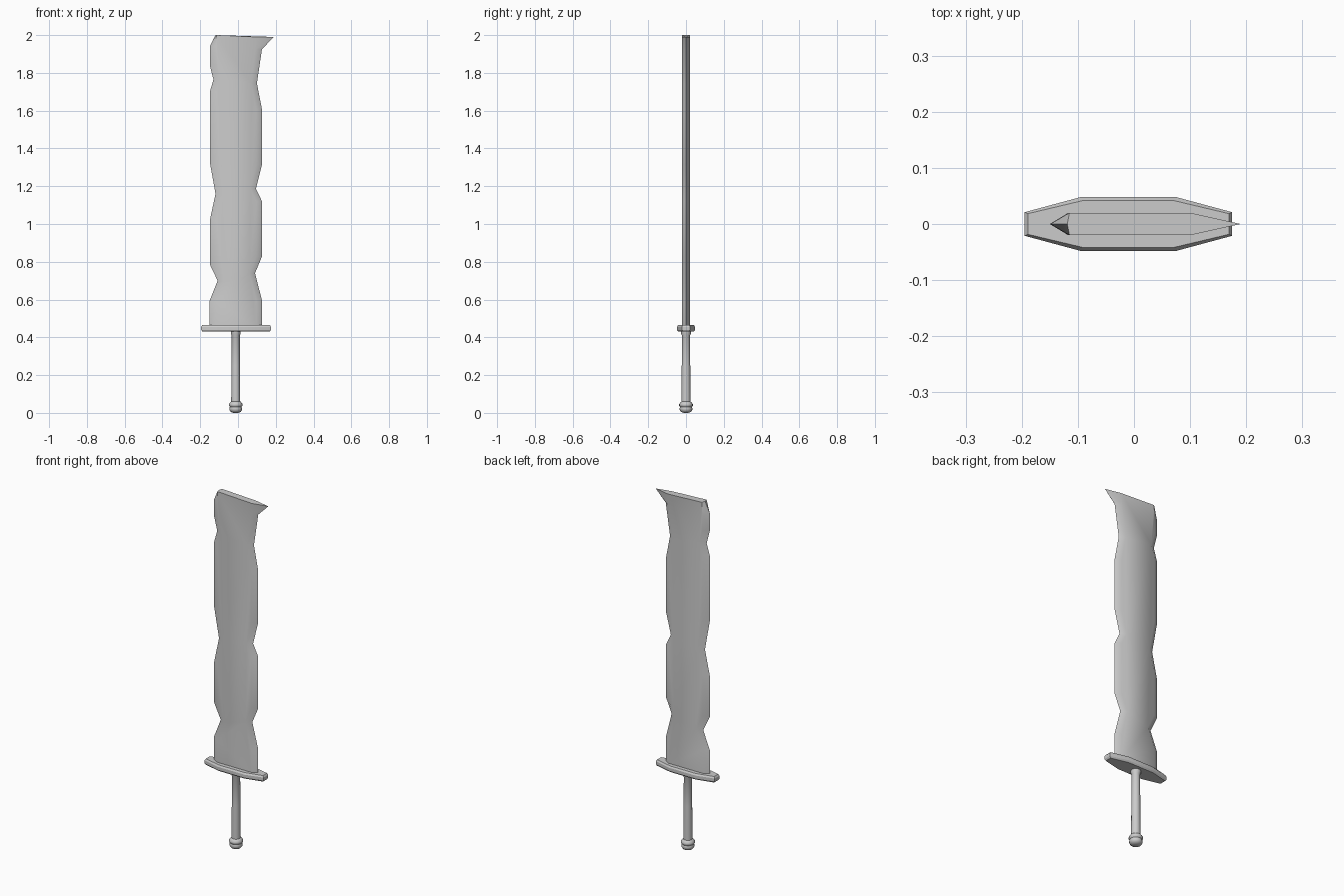
import bpy, bmesh, math

if "Cube" in bpy.data.objects:
    bpy.data.objects.remove(bpy.data.objects["Cube"])

CX = -0.012  # handle axis


def finish(bm, name, angle):
    bmesh.ops.recalc_face_normals(bm, faces=bm.faces)
    mesh = bpy.data.meshes.new(name)
    bm.to_mesh(mesh)
    bm.free()
    ob = bpy.data.objects.new(name, mesh)
    bpy.context.collection.objects.link(ob)
    bpy.ops.object.select_all(action='DESELECT')
    ob.select_set(True)
    bpy.context.view_layer.objects.active = ob
    bpy.ops.object.shade_smooth_by_angle(angle=math.radians(angle))
    return ob


# Blade: chipped cutting edges (x, z, width of the bevel toward the flat)
left = [(-.15, .45, .033), (-.15, .595, .033), (-.108, .70, .033), (-.149, .786, .033),
        (-.149, 1.02, .033), (-.119, 1.16, .033), (-.149, 1.326, .033), (-.149, 1.70, .033),
        (-.13, 1.765, .033), (-.149, 1.84, .033), (-.149, 1.94, .033), (-.119, 2.0, .004)]
right = [(.19, 1.99, -.09), (.127, 1.926, -.03), (.10, 1.745, -.03), (.127, 1.606, -.03),
         (.127, 1.315, -.03), (.095, 1.187, -.03), (.127, 1.12, -.03), (.127, .828, -.03),
         (.09, .74, -.03), (.127, .595, -.03), (.127, .45, -.03)]
outline = left + right
bm = bmesh.new()
edge = [bm.verts.new((x, 0, z)) for x, z, w in outline]
flats = []
for y in (-.02, .02):
    flat = [bm.verts.new((x + w, y, z)) for x, z, w in outline]
    bm.faces.new(flat)
    flats.append(flat)
    for pts in (range(len(left) - 1), range(len(left), len(outline) - 1)):
        for i in pts:
            bm.faces.new((edge[i], edge[i + 1], flat[i + 1], flat[i]))
# slanted top and hidden base
for a, b in ((len(left) - 1, len(left)), (len(outline) - 1, 0)):
    bm.faces.new((edge[a], flats[0][a], flats[0][b], edge[b], flats[1][b], flats[1][a]))
finish(bm, "blade", 40)

# Guard: eight-sided plate with chamfered rims
half = [(-.195, .021), (-.095, .048), (.075, .048), (.175, .021)]
plan = half + [(x, -y) for x, y in reversed(half)]
bm = bmesh.new()
rings = []
for z, dx, sy in ((.431, .006, .88), (.440, 0, 1), (.456, 0, 1), (.465, .006, .88)):
    rings.append([bm.verts.new((x + (dx if x < CX else -dx), y * sy, z)) for x, y in plan])
for a, b in zip(rings, rings[1:]):
    for i in range(8):
        j = (i + 1) % 8
        bm.faces.new((a[i], a[j], b[j], b[i]))
bm.faces.new(rings[0])
bm.faces.new(rings[-1])
finish(bm, "guard", 30)


def lathe(name, profile, sides=16):
    bm = bmesh.new()
    rings = []
    for r, z in profile:
        rings.append([bm.verts.new((CX + r * math.cos(2 * math.pi * i / sides),
                                    r * math.sin(2 * math.pi * i / sides), z))
                      for i in range(sides)])
    for a, b in zip(rings, rings[1:]):
        for i in range(sides):
            j = (i + 1) % sides
            bm.faces.new((a[i], a[j], b[j], b[i]))
    bm.faces.new(rings[0])
    bm.faces.new(rings[-1])
    return finish(bm, name, 40)


# Grip with a small collar under the guard
lathe("grip", [(.024, .05), (.0225, .25), (.0215, .41), (.026, .42), (.026, .435)])
# Rounded pommel with a ring on top
lathe("pommel", [(.012, 0), (.026, .005), (.033, .014), (.034, .024), (.031, .032),
                 (.036, .038), (.036, .047), (.028, .057), (.023, .06)])
